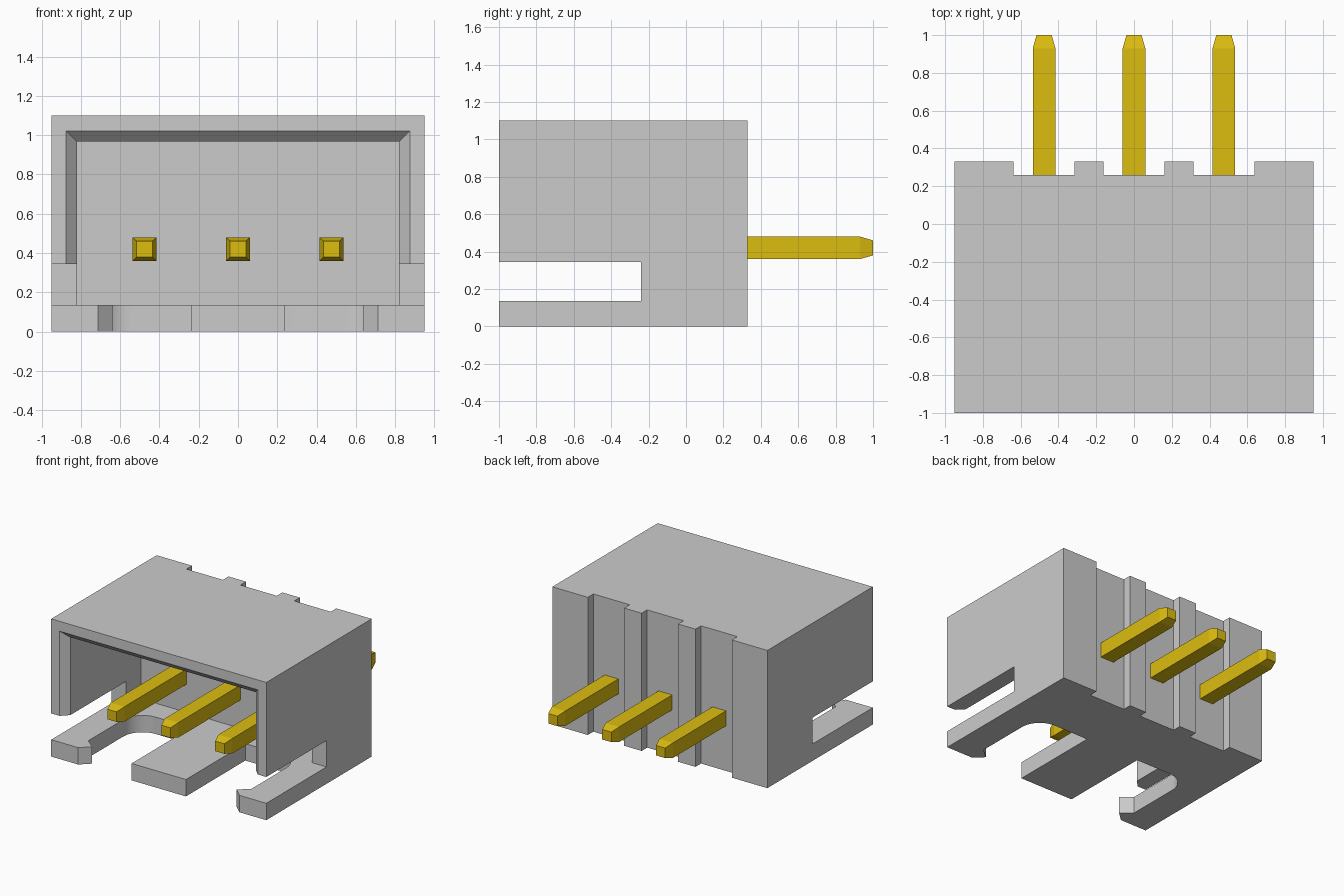
import bpy, bmesh, math

if "Cube" in bpy.data.objects:
    bpy.data.objects.remove(bpy.data.objects["Cube"])


def loft(name, rings):
    """Closed solid joining matching rings of 3D points."""
    bm = bmesh.new()
    loops = [[bm.verts.new(p) for p in ring] for ring in rings]
    n = len(loops[0])
    for a, b in zip(loops, loops[1:]):
        for i in range(n):
            j = (i + 1) % n
            bm.faces.new((a[i], a[j], b[j], b[i]))
    bm.faces.new(loops[0])
    bm.faces.new(loops[-1])
    bmesh.ops.recalc_face_normals(bm, faces=bm.faces)
    mesh = bpy.data.meshes.new(name)
    bm.to_mesh(mesh)
    bm.free()
    obj = bpy.data.objects.new(name, mesh)
    bpy.context.collection.objects.link(obj)
    return obj


def plan_prism(name, outline, z0, z1):
    """Extrude a plan outline upwards."""
    return loft(name, [[(x, y, z) for x, y in outline] for z in (z0, z1)])


def box(name, x0, x1, y0, y1, z0, z1):
    return plan_prism(name, [(x0, y0), (x1, y0), (x1, y1), (x0, y1)], z0, z1)


def rect_ring(x0, x1, y, z0, z1):
    return [(x0, y, z0), (x1, y, z0), (x1, y, z1), (x0, y, z1)]


def cut(target, cutter):
    mod = target.modifiers.new("cut", 'BOOLEAN')
    mod.operation = 'DIFFERENCE'
    mod.solver = 'EXACT'
    mod.object = cutter
    bpy.context.view_layer.objects.active = target
    bpy.ops.object.modifier_apply(modifier=mod.name)
    bpy.data.objects.remove(cutter)


PIN_X = (-0.476, 0.0, 0.476)

# Housing block, with three full-height grooves in its back
outline = [(-0.95, -1.0), (0.95, -1.0), (0.95, 0.33)]
for x in reversed(PIN_X):
    outline += [(x + 0.161, 0.33), (x + 0.161, 0.26),
                (x - 0.161, 0.26), (x - 0.161, 0.33)]
outline.append((-0.95, 0.33))
housing = plan_prism("housing", outline, 0, 1.1)

# Cavity, side slots and chamfered mouth
cut(housing, box("cavity_cutter", -0.82, 0.82, -1.1, -0.055, 0.135, 0.967))
cut(housing, box("slot_cutter", -1.1, 1.1, -1.1, -0.24, 0.135, 0.345))
cut(housing, loft("mouth_cutter", [
    rect_ring(-0.925, 0.925, -1.05, 0.25, 1.07),
    rect_ring(-0.82, 0.82, -0.945, 0.25, 0.967)]))

# Floor gaps that leave a centre tongue and two hooked prongs
R = 0.17
gap = [(0.24, -1.1), (0.24, -0.25)]
for i in range(11):
    a = math.radians(90 - 9 * i)
    gap.append((0.72 - R + R * math.cos(a), -0.25 - R + R * math.sin(a)))
gap += [(0.72, -0.86), (0.638, -0.93), (0.713, -1.0), (0.713, -1.1)]
for s in (-1, 1):
    cut(housing, plan_prism("gap_cutter", [(s * x, y) for x, y in gap], -0.1, 0.2))

bpy.ops.object.select_all(action='DESELECT')
housing.select_set(True)
bpy.context.view_layer.objects.active = housing
bpy.ops.object.shade_smooth_by_angle(angle=math.radians(20))

# Square gold pins with tapered ends
gold = bpy.data.materials.new("gold")
gold.diffuse_color = (0.72, 0.51, 0.005, 1)
gold.use_nodes = True
gold.node_tree.nodes["Principled BSDF"].inputs["Base Color"].default_value = gold.diffuse_color
for i, x in enumerate(PIN_X):
    rings = [rect_ring(x - h, x + h, y, 0.42 - h, 0.42 + h)
             for y, h in ((-0.91, 0.04), (-0.84, 0.06), (0.93, 0.06), (1.0, 0.04))]
    pin = loft(f"pin_{i + 1}", rings)
    pin.data.materials.append(gold)
